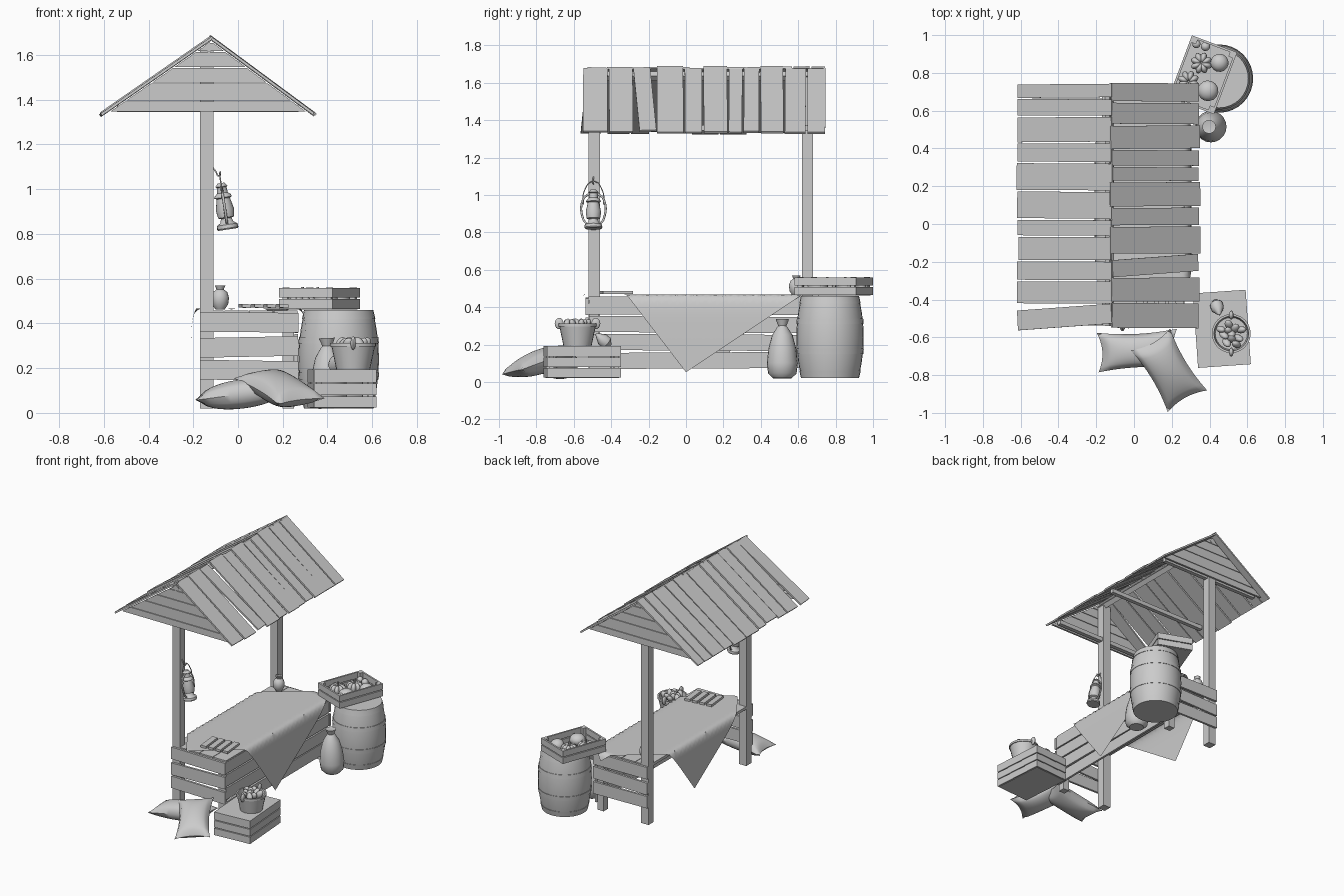
import bpy, bmesh, math, random
from mathutils import Matrix, Vector

random.seed(4)
if "Cube" in bpy.data.objects:
    bpy.data.objects.remove(bpy.data.objects["Cube"])

grey = bpy.data.materials.new("plain grey")
grey.use_nodes = True
grey.diffuse_color = (0.6, 0.6, 0.6, 1)
grey.node_tree.nodes["Principled BSDF"].inputs["Base Color"].default_value = (0.6, 0.6, 0.6, 1)


def place(x, y, z, rx=0, ry=0, rz=0):
    turn = Matrix.Rotation(rz, 4, 'Z') @ Matrix.Rotation(ry, 4, 'Y') @ Matrix.Rotation(rx, 4, 'X')
    return Matrix.Translation((x, y, z)) @ turn


def finish(name, bm, smooth=False):
    bmesh.ops.recalc_face_normals(bm, faces=bm.faces)
    mesh = bpy.data.meshes.new(name)
    bm.to_mesh(mesh)
    bm.free()
    mesh.materials.append(grey)
    ob = bpy.data.objects.new(name, mesh)
    bpy.context.collection.objects.link(ob)
    if smooth:
        bpy.ops.object.select_all(action='DESELECT')
        ob.select_set(True)
        bpy.context.view_layer.objects.active = ob
        bpy.ops.object.shade_smooth_by_angle(angle=math.radians(40))
    return ob


def box(bm, size, mat):
    bmesh.ops.create_cube(bm, size=1, matrix=mat @ Matrix.Diagonal((*size, 1)))


def span(bm, x0, x1, y0, y1, z0, z1):
    box(bm, (x1 - x0, y1 - y0, z1 - z0), place((x0 + x1) / 2, (y0 + y1) / 2, (z0 + z1) / 2))


def ball(bm, size, mat):
    bmesh.ops.create_uvsphere(bm, u_segments=14, v_segments=8, radius=1,
                              matrix=mat @ Matrix.Diagonal((*size, 1)))


def lathe(bm, profile, mat, sides=24):
    rings = []
    for r, z in profile:
        rings.append([bm.verts.new(mat @ Vector((r * math.cos(a), r * math.sin(a), z)))
                      for a in (math.tau * i / sides for i in range(sides))])
    for low, high in zip(rings, rings[1:]):
        for i in range(sides):
            j = (i + 1) % sides
            bm.faces.new((low[i], low[j], high[j], high[i]))
    bm.faces.new(rings[0][::-1])
    bm.faces.new(rings[-1])


def wire(name, points, mat, radius):
    curve = bpy.data.curves.new(name, 'CURVE')
    curve.dimensions = '3D'
    curve.bevel_depth = radius
    curve.bevel_resolution = 1
    curve.resolution_u = 6
    line = curve.splines.new('BEZIER')
    line.bezier_points.add(len(points) - 1)
    for knot, co in zip(line.bezier_points, points):
        knot.co = mat @ Vector(co)
        knot.handle_left_type = knot.handle_right_type = 'AUTO'
    curve.materials.append(grey)
    bpy.context.collection.objects.link(bpy.data.objects.new(name, curve))


# Posts and short legs
bm = bmesh.new()
for y in (-0.49, 0.65):
    span(bm, -0.17, -0.11, y - 0.03, y + 0.03, 0.02, 1.63)
    span(bm, 0.2, 0.25, y - 0.025, y + 0.025, 0.02, 0.44)
finish("posts_and_legs", bm)

# Roof planks, each slope with uneven widths and a couple of crooked boards
RIDGE, TOP, EAVE = -0.12, 1.675, 1.335
slopes = {
    "right": (0.34, (0.75, 0.645, 0.525, 0.395, 0.305, 0.225, 0.09, -0.01, -0.16, -0.28, -0.415, -0.555), 8),
    "left": (-0.61, (0.745, 0.665, 0.57, 0.43, 0.325, 0.175, 0.025, -0.065, -0.195, -0.3, -0.425, -0.56), 10),
}
for side, (edge, cuts, crooked) in slopes.items():
    bm = bmesh.new()
    run, drop = abs(edge - RIDGE), TOP - EAVE
    tilt = math.copysign(math.atan2(drop, run), edge - RIDGE)
    for i, (a, b) in enumerate(zip(cuts, cuts[1:])):
        skew = 0.06 if i == crooked else random.uniform(-0.008, 0.008)
        mat = place((edge + RIDGE) / 2, (a + b) / 2, (TOP + EAVE) / 2 + random.uniform(-0.004, 0.006), 0, tilt)
        length = math.hypot(run, drop) + random.uniform(-0.01, 0.025)
        width = a - b - (0.03 if i == crooked else 0.009)
        box(bm, (length, width, 0.012), mat @ Matrix.Rotation(skew, 4, 'Z'))
    finish("roof_planks_" + side, bm)

# Gable boards clipped to the roof line
bm = bmesh.new()
levels = (1.345, 1.395, 1.475, 1.545, 1.615, 1.655)
for y in (-0.53, 0.69):
    for low, high in zip(levels, levels[1:]):
        outline = []
        for z, order in ((low + 0.002, (-0.49, 0.46)), (high - 0.002, (0.46, -0.49))):
            outline += [(RIDGE + w * (1.66 - z) / 0.34, z) for w in order]
        face = bm.faces.new([bm.verts.new((x, y - 0.007, z)) for x, z in outline])
        out = bmesh.ops.extrude_face_region(bm, geom=[face])
        bmesh.ops.translate(bm, vec=(0, 0.014, 0),
                            verts=[v for v in out["geom"] if isinstance(v, bmesh.types.BMVert)])
finish("gable_boards", bm)

# Ridge beam and cross ties
bm = bmesh.new()
box(bm, (0.035, 1.24, 0.035), place(RIDGE - 0.01, 0.08, 1.635, 0, math.pi / 4))
for y in (-0.49, 0.08, 0.65):
    span(bm, -0.54, 0.27, y - 0.015, y + 0.015, 1.345, 1.375)
finish("roof_beams", bm)

# Counter top, end boards and front boards
bm = bmesh.new()
for i in range(4):
    x = -0.17 + i * 0.11
    span(bm, x, x + 0.106, -0.52, 0.68, 0.438, 0.458)
finish("counter_top", bm)
bm = bmesh.new()
for y in (-0.53, 0.69):
    for z, lean in ((0.19, 0.015), (0.295, -0.02), (0.405, 0.01)):
        box(bm, (0.44, 0.016, 0.088), place(0.05, y, z, 0, lean))
for i in range(4):
    box(bm, (0.016, 1.2, 0.086), place(0.26, 0.08, 0.115 + i * 0.096, random.uniform(-0.006, 0.006)))
finish("counter_boards", bm)

# Square cloth laid askew, its corners draped over the counter edges
bm = bmesh.new()
corners = [Vector(c) for c in ((0.7, 0), (0.19, 0.765), (-0.54, 0.2), (-0.03, -0.56))]
N = 32


def drape(value, low, high):
    over = max(value - high, low - value, 0)
    held = min(max(value, low), high)
    swell = 0.03 * (1 - math.exp(-over / 0.04))
    return held + math.copysign(swell, value - held), max(over - 0.01, 0)


grid = []
for i in range(N + 1):
    row = []
    for j in range(N + 1):
        p = corners[0].lerp(corners[1], i / N).lerp(corners[3].lerp(corners[2], i / N), j / N)
        x, fall_x = drape(p.x, -0.18, 0.275)
        y, fall_y = drape(p.y, -0.545, 0.7)
        row.append(bm.verts.new((x, y, 0.467 - fall_x - fall_y)))
    grid.append(row)
for i in range(N):
    for j in range(N):
        bm.faces.new((grid[i][j], grid[i + 1][j], grid[i + 1][j + 1], grid[i][j + 1]))
finish("cloth", bm, True)

# Small slats lying on the counter
bm = bmesh.new()
for i in range(4):
    box(bm, (0.04, 0.16, 0.016), place(0.03 + i * 0.056, -0.38 + i * 0.005, 0.478, 0, 0.03, 0.1))
finish("loose_slats", bm)

# Jug
bm = bmesh.new()
lathe(bm, ((0.02, 0.462), (0.036, 0.485), (0.04, 0.515), (0.032, 0.54), (0.016, 0.552), (0.024, 0.57), (0.014, 0.57),
           (0.01, 0.552)), place(-0.08, 0.59, 0), 16)
finish("jug", bm, True)

# Barrel with hoops
bm = bmesh.new()
spot = place(0.45, 0.77, 0.02)
bulge = lambda z: 0.152 + 0.028 * (1 - ((z - 0.22) / 0.22) ** 2)
lathe(bm, [(0.138, 0.015), (0.138, 0)] + [(bulge(z), z) for z in (i * 0.044 for i in range(11))]
      + [(0.138, 0.44), (0.138, 0.42)], spot, 32)
for a, b in ((0, 0.04), (0.13, 0.16), (0.29, 0.32), (0.4, 0.44)):
    lathe(bm, ((bulge(a) - 0.01, a), (bulge(a) + 0.003, a), (bulge(b) + 0.003, b), (bulge(b) - 0.01, b)), spot, 32)
finish("barrel", bm, True)


# Slatted crates
def crate(name, mat, sx, sy, height, rows, lid):
    bm = bmesh.new()
    step = height / rows
    for s in (-1, 1):
        for r in range(rows):
            z = step * (r + 0.5)
            box(bm, (sx, 0.012, step - 0.006), mat @ place(0, s * (sy / 2 - 0.006), z))
            box(bm, (0.012, sy - 0.024, step - 0.006), mat @ place(s * (sx / 2 - 0.006), 0, z))
        for t in (-1, 1):
            box(bm, (0.025, 0.025, height - 0.004),
                mat @ place(s * (sx / 2 - 0.024), t * (sy / 2 - 0.024), height / 2))
    box(bm, (sx - 0.02, sy - 0.02, 0.01), mat @ place(0, 0, 0.006))
    if lid:
        box(bm, (sx, sy, 0.01), mat @ place(0, 0, height - 0.002))
    finish(name, bm)


crate("closed_crate", place(0.465, -0.555, 0.02, 0, 0, 0.07), 0.28, 0.395, 0.17, 3, True)
top_crate = place(0.365, 0.79, 0.462, 0, 0, -0.36)
crate("open_crate", top_crate, 0.256, 0.35, 0.1, 2, False)

# Round and ribbed produce in the open crate
bm = bmesh.new()
for x, y, r in ((0.06, 0.09, 0.048), (0.055, -0.07, 0.055), (-0.09, 0.14, 0.022), (-0.04, 0.145, 0.024)):
    ball(bm, (r, r, min(r, 0.042)), top_crate @ place(x, y, 0.05))
for x, y in ((-0.03, 0.055), (-0.06, -0.06)):
    for k in range(8):
        turn = place(x, y, 0.045, 0, 0, k * math.tau / 8)
        ball(bm, (0.03, 0.018, 0.035), top_crate @ turn @ place(0.028, 0, 0))
    box(bm, (0.01, 0.01, 0.03), top_crate @ place(x, y, 0.085))
finish("crate_produce", bm, True)

# Standing sack tied at the neck
bm = bmesh.new()
lathe(bm, ((0.05, 0), (0.076, 0.025), (0.083, 0.08), (0.074, 0.16), (0.055, 0.23), (0.03, 0.27), (0.022, 0.28),
           (0.036, 0.315), (0.02, 0.312)), place(0.41, 0.515, 0.02, 0, -0.04), 20)
finish("standing_sack", bm, True)


# Stuffed sacks with pinched corners
def pillow(name, mat, length, width, thick, n=14):
    bm = bmesh.new()
    for s in (-1, 1):
        sheet = bmesh.ops.create_grid(bm, x_segments=n, y_segments=n, size=1)["verts"]
        for v in sheet:
            u, w = v.co.x, v.co.y
            fu, fw = max(1 - u * u, 0), max(1 - w * w, 0)
            v.co = mat @ Vector((u * length / 2 * (1 - 0.12 * fw), w * width / 2 * (1 - 0.16 * fu),
                                 s * thick / 2 * (fu * fw) ** 0.45))
    bmesh.ops.remove_doubles(bm, verts=bm.verts, dist=0.0005)
    finish(name, bm, True)


pillow("lying_sack", place(0.02, -0.67, 0.085, 0, -0.13, 0.05), 0.43, 0.21, 0.13)
pillow("leaning_sack", place(0.185, -0.775, 0.11, 0.12, 0.3, -1.03), 0.4, 0.24, 0.13)

# Basket with produce
bm = bmesh.new()
basket = place(0.515, -0.58, 0.192)
lathe(bm, ((0.075, 0), (0.097, 0.105), (0.103, 0.105), (0.103, 0.12), (0.092, 0.12), (0.085, 0.07)), basket, 24)
for s in (-1, 1):
    ball(bm, (0.012, 0.024, 0.03), basket @ place(0, s * 0.098, 0.12))
finish("basket", bm, True)
bm = bmesh.new()
for k in range(11):
    a, r = k * 2.4, 0.02 * math.sqrt(k)
    ball(bm, (0.022, 0.018, 0.034), basket @ place(r * math.cos(a), r * math.sin(a), 0.115, random.uniform(-0.7, 0.7),
                                                   random.uniform(-0.7, 0.7)))
finish("basket_produce", bm, True)
bm = bmesh.new()
lathe(bm, ((0.012, -0.045), (0.034, -0.02), (0.034, 0.01), (0.012, 0.045), (0.004, 0.055)),
      place(0.44, -0.44, 0.222, 0.9, 0, 0.3), 12)
finish("loose_fruit", bm, True)

# Lantern hanging from the front post
hang = place(-0.045, -0.495, 0.82, 0, -0.15)
bm = bmesh.new()
lathe(bm, ((0.044, 0), (0.048, 0.006), (0.046, 0.022), (0.03, 0.032), (0.024, 0.05), (0.036, 0.055), (0.041, 0.09),
           (0.03, 0.14), (0.04, 0.145), (0.036, 0.155), (0.024, 0.165), (0.022, 0.19), (0.028, 0.194), (0.015, 0.21)),
      hang, 20)
finish("lantern", bm, True)
for s in (-1, 1):
    wire("lantern_side_tube", ((0, s * 0.03, 0.02), (0, s * 0.054, 0.05), (0, s * 0.054, 0.16), (0, s * 0.02, 0.19)),
         hang, 0.006)
wire("lantern_handle", ((0, -0.054, 0.13), (0, -0.05, 0.2), (0, 0, 0.255), (0, 0.05, 0.2), (0, 0.054, 0.13)),
     hang, 0.003)
wire("lantern_hook", ((-0.12, -0.495, 1.105), (-0.1, -0.495, 1.08), (-0.085, -0.495, 1.06), (-0.078, -0.495, 1.08)),
     Matrix(), 0.004)
